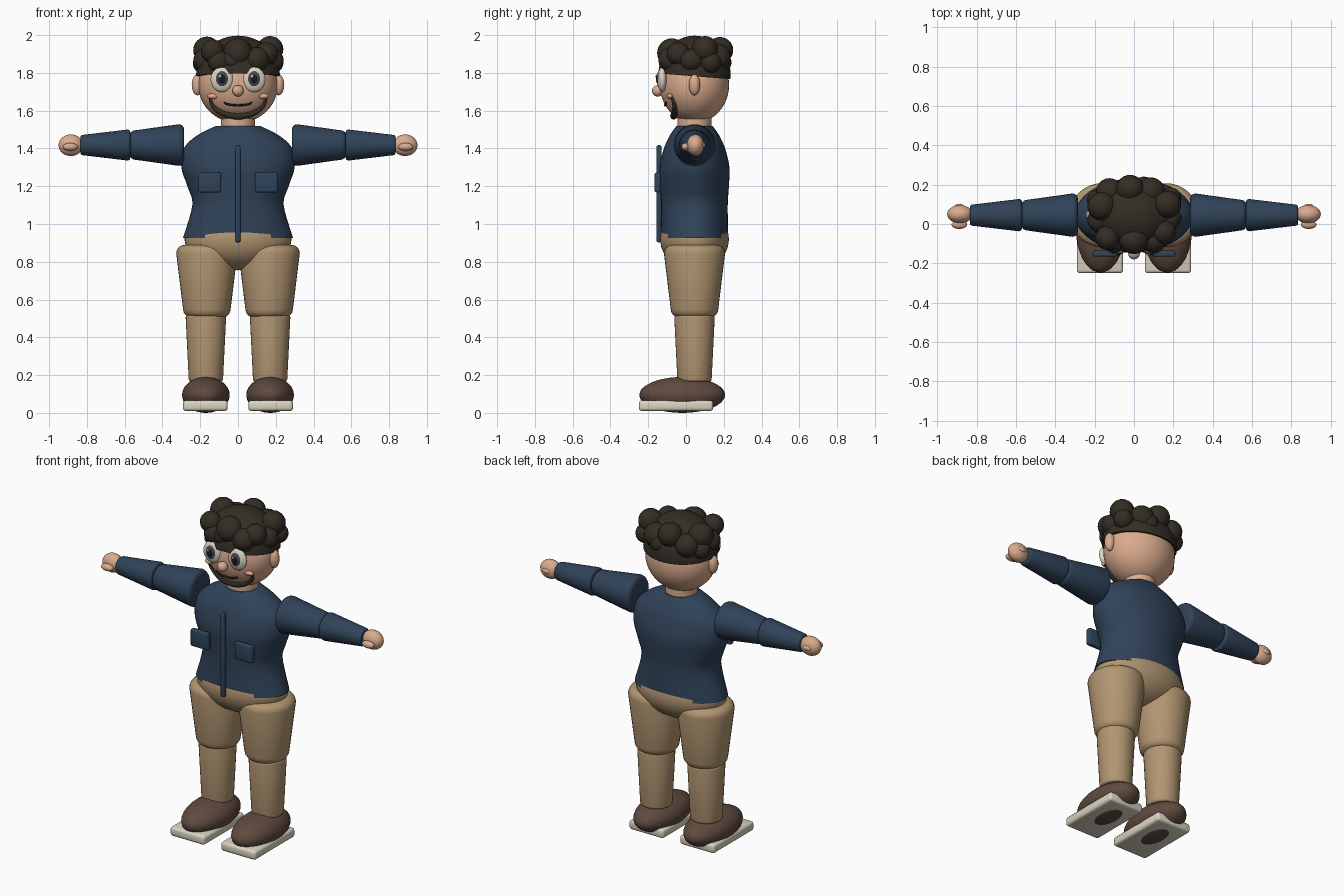
import bpy, bmesh, math
from mathutils import Vector, Matrix

if "Cube" in bpy.data.objects:
    bpy.data.objects.remove(bpy.data.objects["Cube"])

CY = 0.045  # body axis depth


def colour(name, r, g, b):
    m = bpy.data.materials.new(name)
    m.diffuse_color = (r, g, b, 1)
    m.use_nodes = True
    m.node_tree.nodes["Principled BSDF"].inputs["Base Color"].default_value = m.diffuse_color
    return m


NAVY = colour("navy_cloth", 0.030, 0.056, 0.100)
TAN = colour("tan_cloth", 0.44, 0.30, 0.165)
SKIN = colour("skin", 0.70, 0.41, 0.27)
BLUSH = colour("blush", 0.78, 0.38, 0.24)
HAIR = colour("dark_hair", 0.034, 0.026, 0.018)
LEATHER = colour("brown_leather", 0.115, 0.068, 0.050)
CREAM = colour("cream", 0.70, 0.66, 0.54)
IRIS = colour("slate_iris", 0.065, 0.065, 0.095)
BLACK = colour("black", 0.012, 0.011, 0.012)


def finish(name, bm, mat):
    bmesh.ops.recalc_face_normals(bm, faces=bm.faces)
    me = bpy.data.meshes.new(name)
    bm.to_mesh(me)
    bm.free()
    ob = bpy.data.objects.new(name, me)
    bpy.context.collection.objects.link(ob)
    me.materials.append(mat)
    bpy.ops.object.select_all(action='DESELECT')
    ob.select_set(True)
    bpy.context.view_layer.objects.active = ob
    bpy.ops.object.shade_smooth_by_angle(angle=math.radians(40))
    return ob


def ball(name, c, r, mat, seg=32, cut=None):
    bm = bmesh.new()
    bmesh.ops.create_uvsphere(bm, u_segments=seg, v_segments=seg // 2, radius=1,
                              matrix=Matrix.Translation(c) @ Matrix.Diagonal((*r, 1)))
    if cut:  # keep the part above a plane and close it
        g = bm.verts[:] + bm.edges[:] + bm.faces[:]
        res = bmesh.ops.bisect_plane(bm, geom=g, plane_co=cut[0], plane_no=cut[1], clear_inner=True)
        bmesh.ops.edgeloop_fill(bm, edges=[e for e in res["geom_cut"] if isinstance(e, bmesh.types.BMEdge)])
    return finish(name, bm, mat)


def loft(name, rings, origin, direction, mat, seg=36):
    """Rings of (distance, radius_a, radius_b) along a direction."""
    q = Vector((0, 0, 1)).rotation_difference(Vector(direction))
    bm = bmesh.new()
    loops = []
    for d, a, b in rings:
        loops.append([bm.verts.new(Vector(origin) + q @ Vector((
            a * math.cos(2 * math.pi * i / seg), b * math.sin(2 * math.pi * i / seg), d)))
            for i in range(seg)])
    for l0, l1 in zip(loops, loops[1:]):
        for i in range(seg):
            j = (i + 1) % seg
            bm.faces.new((l0[i], l0[j], l1[j], l1[i]))
    bm.faces.new(loops[0])
    bm.faces.new(loops[-1])
    return finish(name, bm, mat)


def limb(name, start, direction, length, r0, r1, bev, mat):
    """Tapered cylinder with rounded ends."""
    rings = []
    for k in range(5):
        a = math.pi / 2 * k / 4
        rings.append((bev * (1 - math.sin(a)), r0 - bev * (1 - math.cos(a))))
    start_part = [(d, r) for d, r in reversed(rings)]
    end_part = [(length - d, r - r0 + r1) for d, r in rings]
    return loft(name, [(d, r, r) for d, r in start_part + end_part], start, direction, mat)


def box(name, c, half, bev, mat):
    bm = bmesh.new()
    bmesh.ops.create_cube(bm, size=2, matrix=Matrix.Translation(c) @ Matrix.Diagonal((*half, 1)))
    bmesh.ops.bevel(bm, geom=bm.edges[:], offset=bev, segments=3, profile=0.5, affect='EDGES')
    return finish(name, bm, mat)


# Jacket torso: smooth curve through a few cross-sections
def smooth(pts, n=5):
    out = []
    for i in range(len(pts) - 1):
        p = [Vector(pts[max(0, min(len(pts) - 1, i + k))]) for k in (-1, 0, 1, 2)]
        for s in range(n):
            t = s / n
            out.append(0.5 * (2 * p[1] + (p[2] - p[0]) * t + (2 * p[0] - 5 * p[1] + 4 * p[2] - p[3]) * t * t
                              + (3 * p[1] - p[0] - 3 * p[2] + p[3]) * t ** 3))
    return out + [Vector(pts[-1])]


torso = [(0.925, 0.292, 0.178), (1.10, 0.242, 0.176), (1.20, 0.268, 0.182), (1.30, 0.30, 0.185),
         (1.40, 0.287, 0.162), (1.47, 0.215, 0.130), (1.52, 0.115, 0.095)]
loft("jacket_torso", smooth(torso), (0, CY, 0), (0, 0, 1), NAVY, 48)
box("jacket_zip", (0, -0.143, 1.16), (0.013, 0.013, 0.257), 0.008, NAVY)
ball("hips", (0, CY, 0.92), (0.283, 0.182, 0.165), TAN, 48)

# Neck and head
HC, HR = Vector((0, CY, 1.735)), Vector((0.21, 0.183, 0.2))
loft("neck", [(1.47, 0.09, 0.09), (1.60, 0.09, 0.09)], (0, CY, 0), (0, 0, 1), SKIN)
ball("head", HC, HR, SKIN, 48)
ball("nose", (0, -0.15, 1.705), (0.03, 0.03, 0.03), SKIN, 24)


def face_point(x, z, lift):
    k = 1 - (x / HR.x) ** 2 - ((z - HC.z) / HR.z) ** 2
    return Vector((x, CY - HR.y * math.sqrt(max(k, 0)) - lift, z))


def face_stroke(name, half, z_end, z_mid, r_mid, r_end, lift, mat, n=24):
    cu = bpy.data.curves.new(name, 'CURVE')
    cu.dimensions = '3D'
    cu.bevel_depth = 1
    cu.bevel_resolution = 3
    cu.use_fill_caps = True
    sp = cu.splines.new('POLY')
    sp.points.add(n)
    for i, p in enumerate(sp.points):
        a = math.pi * i / n
        x, s = -half * math.cos(a), math.sin(a)
        p.co = (*face_point(x, z_end + (z_mid - z_end) * s, lift), 1)
        p.radius = r_end + (r_mid - r_end) * s
    ob = bpy.data.objects.new(name, cu)
    cu.materials.append(mat)
    bpy.context.collection.objects.link(ob)


# Chin beard and smiling mouth
face_stroke("beard", 0.147, 1.668, 1.572, 0.019, 0.007, 0.004, HAIR)
face_stroke("mouth", 0.072, 1.645, 1.628, 0.006, 0.004, 0.002, BLACK)

# Hair cap with a ring of curls
ball("hair_cap", (0, CY, 1.785), (0.222, 0.192, 0.212), HAIR, 48, ((0, CY, 1.782), (0, 0.08, 1)))
curls = [(-0.165, 0.09, 1.92, 0.072), (0.17, 0.10, 1.925, 0.070), (-0.02, 0.18, 1.92, 0.070),
         (0.085, 0.165, 1.885, 0.072), (-0.125, 0.165, 1.875, 0.068), (-0.175, 0.02, 1.865, 0.062),
         (0.18, 0.03, 1.865, 0.062), (-0.135, -0.07, 1.915, 0.062), (-0.10, -0.085, 1.86, 0.060),
         (0.0, -0.075, 1.905, 0.078), (-0.035, -0.09, 1.865, 0.055), (0.10, -0.08, 1.87, 0.066),
         (0.15, -0.04, 1.90, 0.062), (0.185, 0.13, 1.855, 0.056), (-0.185, 0.12, 1.85, 0.054),
         (0.05, 0.185, 1.855, 0.056)]
for i, (x, y, z, r) in enumerate(curls):
    ball(f"curl_{i + 1}", (x, y, z), (r, r, r), HAIR, 24)

# Paired parts
for s, side in ((-1, "right"), (1, "left")):
    # Face
    ball(f"{side}_ear", (s * 0.215, CY, 1.737), (0.03, 0.03, 0.056), SKIN, 24)
    ex = s * 0.085
    ball(f"{side}_eye", (ex, -0.125, 1.765), (0.06, 0.026, 0.067), CREAM)
    ball(f"{side}_iris", (ex, -0.139, 1.768), (0.036, 0.017, 0.044), IRIS, 24)
    ball(f"{side}_pupil", (ex, -0.147, 1.768), (0.022, 0.012, 0.028), BLACK, 24)
    ball(f"{side}_eye_glint", (ex - 0.010, -0.157, 1.782), (0.007, 0.004, 0.009), CREAM, 16)
    ball(f"{side}_cheek", face_point(s * 0.132, 1.677, -0.002), (0.032, 0.016, 0.015), BLUSH, 24)
    # Jacket pocket
    box(f"{side}_pocket", (s * 0.15, -0.15, 1.22), (0.06, 0.016, 0.052), 0.009, NAVY)
    # Arm and hand
    limb(f"{side}_upper_arm", (s * 0.285, CY, 1.418), (s, 0, 0), 0.287, 0.110, 0.078, 0.028, NAVY)
    limb(f"{side}_forearm", (s * 0.57, CY, 1.418), (s, 0, 0), 0.265, 0.082, 0.054, 0.015, NAVY)
    ball(f"{side}_hand", (s * 0.885, 0.05, 1.417), (0.065, 0.046, 0.057), SKIN)
    ball(f"{side}_thumb", (s * 0.888, -0.003, 1.408), (0.040, 0.022, 0.021), SKIN, 24)
    ball(f"{side}_knuckle", (s * 0.888, 0.085, 1.418), (0.028, 0.018, 0.018), SKIN, 24)
    # Leg
    limb(f"{side}_thigh", (s * 0.165, CY, 0.505), (0, 0, 1), 0.385, 0.126, 0.162, 0.045, TAN)
    limb(f"{side}_shin", (s * 0.17, CY, 0.165), (0, 0, 1), 0.355, 0.091, 0.107, 0.015, TAN)
    # Shoe
    ball(f"{side}_shoe", (s * 0.17, -0.02, 0.095), (0.126, 0.227, 0.095), LEATHER, 40)
    box(f"{side}_sole", (s * 0.173, -0.053, 0.038), (0.118, 0.197, 0.028), 0.016, CREAM)
